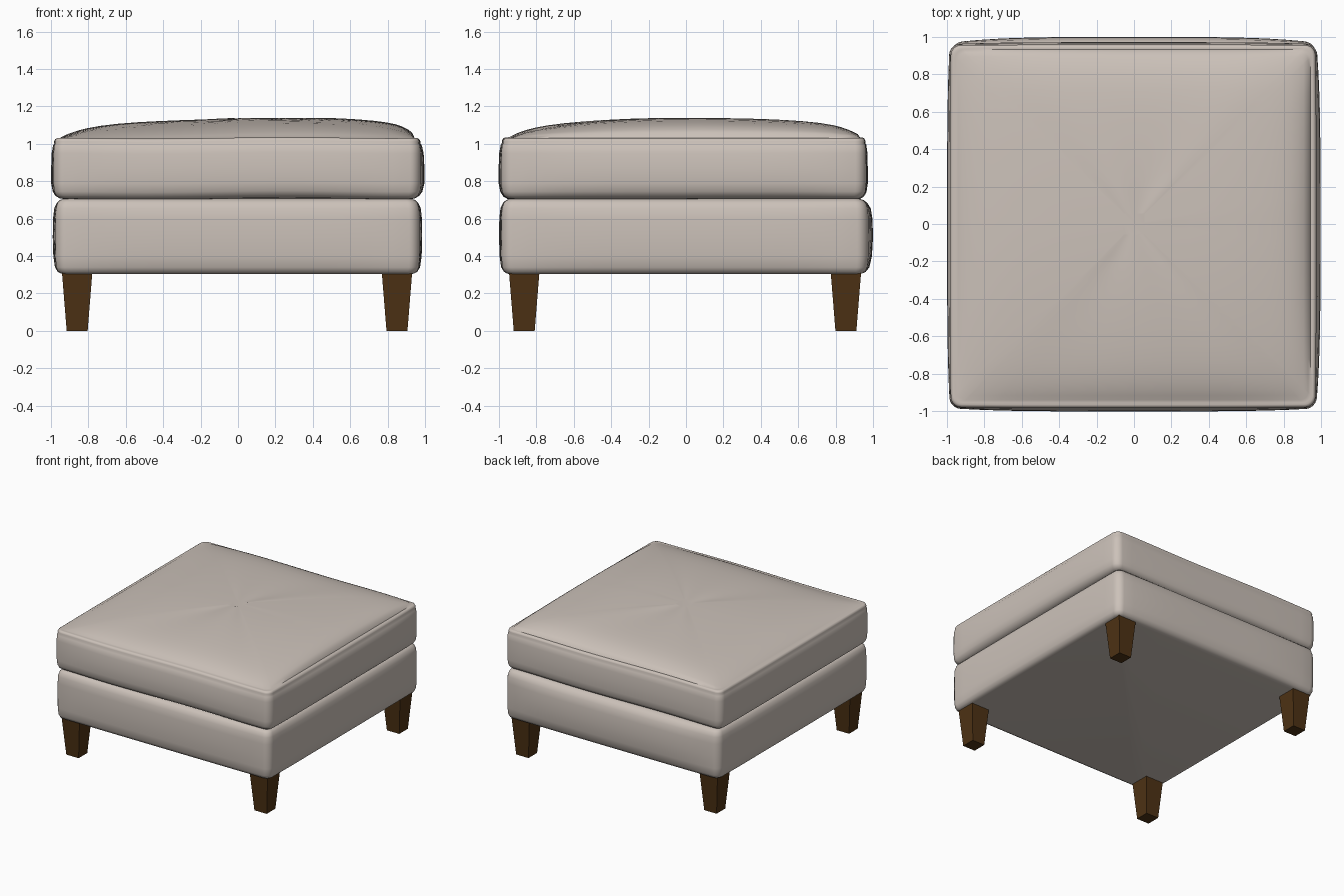
import bpy, bmesh, math

if "Cube" in bpy.data.objects:
    bpy.data.objects.remove(bpy.data.objects["Cube"])


def material(name, rgb):
    m = bpy.data.materials.new(name)
    m.diffuse_color = (*rgb, 1)
    m.use_nodes = True
    m.node_tree.nodes["Principled BSDF"].inputs["Base Color"].default_value = m.diffuse_color
    return m


fabric = material("warm grey fabric", (0.60, 0.535, 0.485))
wood = material("dark brown wood", (0.075, 0.032, 0.007))


def finish(name, bm, mat, smooth):
    bmesh.ops.recalc_face_normals(bm, faces=bm.faces[:])
    me = bpy.data.meshes.new(name)
    bm.to_mesh(me)
    bm.free()
    me.materials.append(mat)
    ob = bpy.data.objects.new(name, me)
    bpy.context.collection.objects.link(ob)
    if smooth:
        bpy.ops.object.select_all(action='DESELECT')
        ob.select_set(True)
        bpy.context.view_layer.objects.active = ob
        bpy.ops.object.shade_smooth_by_angle(angle=math.radians(50))
    return ob


def rounded_rect(x0, x1, y0, y1, r, arc=6, side=20):
    """Counter-clockwise outline with points along the straight sides."""
    centres = [(x1 - r, y1 - r, 0), (x0 + r, y1 - r, 90),
               (x0 + r, y0 + r, 180), (x1 - r, y0 + r, 270)]
    pts = []
    for i, (cx, cy, a0) in enumerate(centres):
        for k in range(arc + 1):
            a = math.radians(a0 + 90 * k / arc)
            pts.append((cx + r * math.cos(a), cy + r * math.sin(a)))
        nx, ny, a1 = centres[(i + 1) % 4]
        a = math.radians(a1)
        ex, ey = nx + r * math.cos(a), ny + r * math.sin(a)
        sx, sy = pts[-1]
        for k in range(1, side):
            t = k / side
            pts.append((sx + (ex - sx) * t, sy + (ey - sy) * t))
    return pts


def padded_box(name, ext, bulge, profile, top, wave=0.0):
    """Loft rounded outlines up a (z, inset, bulge factor) profile; close the top with a dome."""
    x0, x1, y0, y1 = ext
    left, right, front, back = bulge
    bm = bmesh.new()
    rings = []
    for z, inset, f in profile:
        ring = []
        for x, y in rounded_rect(x0 + inset, x1 - inset, y0 + inset, y1 - inset,
                                 max(0.02, 0.055 - inset * 0.4)):
            u, v = x / x1, y / y1
            ax, ay = max(0, 1 - v ** 4), max(0, 1 - u ** 4)
            dx = f * (right if x > 0 else -left) * u ** 8 * ax
            dy = f * (back if y > 0 else -front) * v ** 8 * ay
            dz = wave * math.sin(4 * x + 0.5) * ay * (1 if y < 0 else -1)
            ring.append((x + dx, y + dy, z + dz))
        rings.append(ring)
    edge = rings[-1]
    for s in (0.985, 0.96, 0.93, 0.89, 0.84, 0.77, 0.68, 0.57, 0.45, 0.32, 0.18, 0.06):
        rings.append([(x * s, y * s, z + top(x * s, y * s)) for x, y, z in edge])
    vs = [[bm.verts.new(p) for p in ring] for ring in rings]
    n = len(vs[0])
    for a, b in zip(vs, vs[1:]):
        for i in range(n):
            j = (i + 1) % n
            bm.faces.new((a[i], a[j], b[j], b[i]))
    bm.faces.new(vs[0][::-1])
    bm.faces.new(vs[-1])
    return finish(name, bm, fabric, True)


def fall(d, reach, a):
    t = min(1, abs(d) / reach)
    return 1 - a * t ** 2 - (1 - a) * t ** 10


# crown of the cushion, highest right of centre
def crown(x, y):
    fx = fall(x - 0.4, 0.56 if x > 0.4 else 1.36, 0.42)
    fy = fall(y, 0.95, 0.35 if y > 0 else 0.6)
    return 0.11 * fx * fy


# upholstered base
padded_box("base", (-0.975, 0.97, -0.985, 0.97), (0.015, 0.015, 0.013, 0.03),
           [(0.303, 0.05, 0), (0.306, 0.03, 0), (0.316, 0.014, 0.2), (0.34, 0.004, 0.5),
            (0.40, 0, 0.8), (0.50, 0, 1), (0.60, 0, 0.9), (0.655, 0.003, 0.7),
            (0.685, 0.012, 0.4), (0.70, 0.026, 0.2), (0.708, 0.05, 0)],
           lambda x, y: 0.0)

# loose cushion with a seam ridge around its upper edge
padded_box("cushion", (-0.985, 0.975, -0.985, 0.962), (0.013, 0.022, 0.014, 0.01),
           [(0.704, 0.07, 0), (0.708, 0.035, 0.2), (0.722, 0.014, 0.4), (0.745, 0.004, 0.7),
            (0.79, 0, 1), (0.87, 0, 1), (0.95, 0, 0.8), (0.992, 0.003, 0.5),
            (1.002, 0.008, 0.4), (1.014, 0.006, 0.3), (1.026, 0.011, 0.2),
            (1.031, 0.020, 0.1), (1.029, 0.030, 0)],
           crown, wave=0.004)

# tapered square legs
for sy, row in ((-1, "front"), (1, "back")):
    for sx, col in ((-1, "left"), (1, "right")):
        bm = bmesh.new()
        bmesh.ops.create_cube(bm, size=1)
        cx, cy = sx * 0.855 - 0.005, sy * 0.86 - 0.005
        for v in bm.verts:
            w = 0.162 if v.co.z > 0 else 0.112
            v.co = (cx + v.co.x * w, cy + v.co.y * w, 0.31 if v.co.z > 0 else 0)
        finish(f"{row}_{col}_leg", bm, wood, False)
